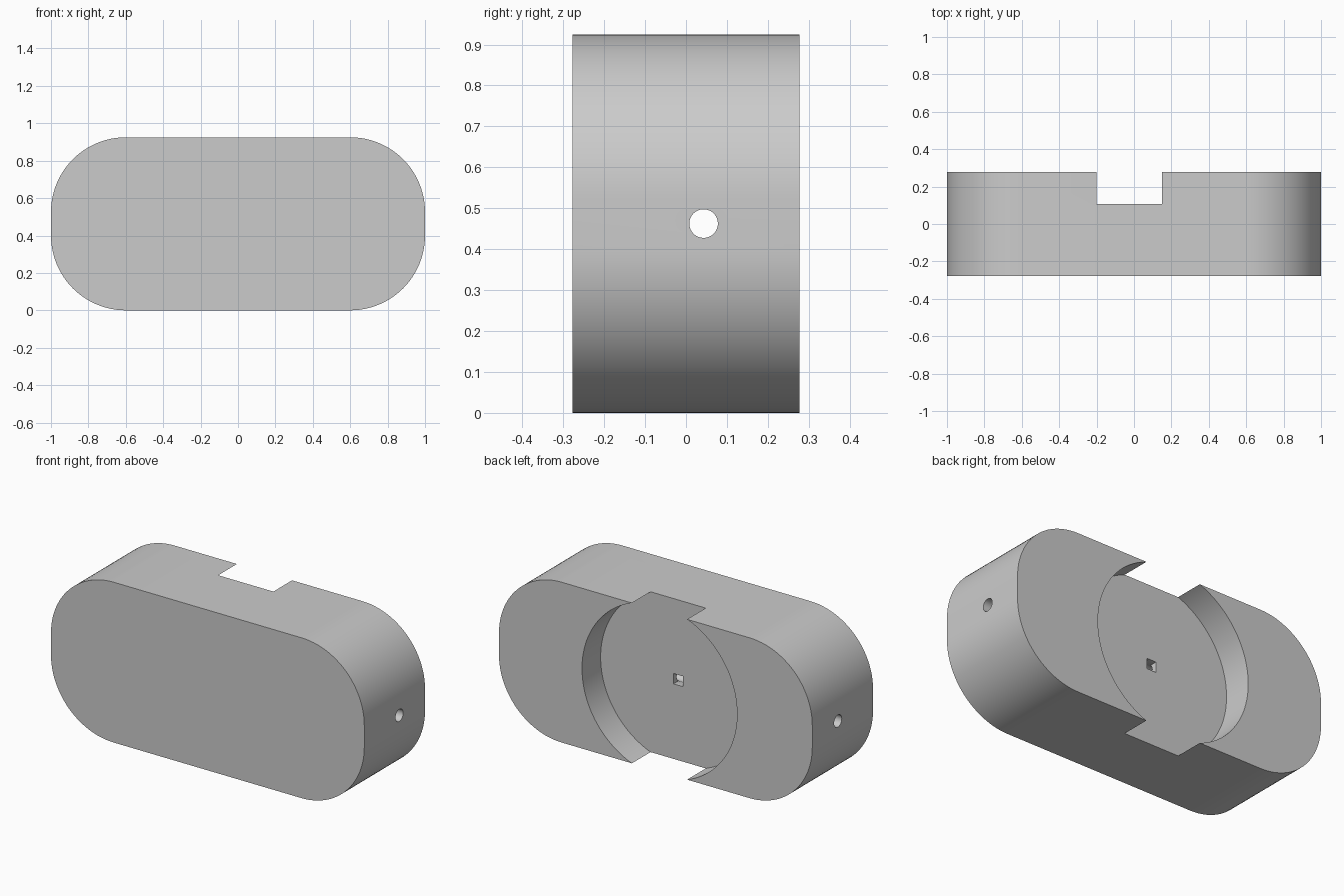
import bpy, bmesh, math
from mathutils import Matrix

cube = bpy.data.objects.get("Cube")
if cube:
    bpy.data.objects.remove(cube, do_unlink=True)

HALF_X, HEIGHT, HALF_Y, CORNER = 1.0, 0.925, 0.277, 0.4
MID_Z = HEIGHT / 2
RECESS_X, RECESS_R, FLOOR_Y = -0.025, 0.495, 0.107
BORE_Y, BORE_R = 0.043, 0.035

grey = bpy.data.materials.new("plain grey")
grey.use_nodes = True
colour = (0.6, 0.6, 0.6, 1)
grey.diffuse_color = colour
grey.node_tree.nodes["Principled BSDF"].inputs["Base Color"].default_value = colour


def add_object(name, bm):
    bmesh.ops.recalc_face_normals(bm, faces=bm.faces)
    mesh = bpy.data.meshes.new(name)
    bm.to_mesh(mesh)
    bm.free()
    obj = bpy.data.objects.new(name, mesh)
    mesh.materials.append(grey)
    bpy.context.collection.objects.link(obj)
    return obj


def cylinder(name, radius, length, centre, axis, segments):
    turn = Matrix.Rotation(math.pi / 2, 4, axis)
    bm = bmesh.new()
    bmesh.ops.create_cone(bm, cap_ends=True, segments=segments, radius1=radius,
                          radius2=radius, depth=length,
                          matrix=Matrix.Translation(centre) @ turn)
    return add_object(name, bm)


def box(name, size, centre):
    bm = bmesh.new()
    bmesh.ops.create_cube(bm, size=1, matrix=Matrix.Translation(centre)
                          @ Matrix.Diagonal((*size, 1)))
    return add_object(name, bm)


# Body: rounded rectangle profile extruded from front to back
bm = bmesh.new()
profile = []
steps = 24
for quarter, (sx, sz) in enumerate([(1, 1), (-1, 1), (-1, -1), (1, -1)]):
    for i in range(steps + 1):
        a = (quarter + i / steps) * math.pi / 2
        profile.append(bm.verts.new((
            sx * (HALF_X - CORNER) + CORNER * math.cos(a), -HALF_Y,
            MID_Z + sz * (MID_Z - CORNER) + CORNER * math.sin(a))))
front = bm.faces.new(profile)
extruded = bmesh.ops.extrude_face_region(bm, geom=[front], use_keep_orig=True)
back = [v for v in extruded["geom"] if isinstance(v, bmesh.types.BMVert)]
bmesh.ops.translate(bm, verts=back, vec=(0, 2 * HALF_Y, 0))
body = add_object("body", bm)

# Cutters: round back recess, lengthwise bore, square opening into the bore
pit_depth = FLOOR_Y - BORE_Y
cutters = [
    cylinder("recess_cutter", RECESS_R, 0.4,
             (RECESS_X, FLOOR_Y + 0.2, MID_Z), "X", 128),
    cylinder("bore_cutter", BORE_R, 2.4, (0, BORE_Y, MID_Z), "Y", 32),
    box("opening_cutter", (0.06, pit_depth + 0.1, 0.06),
        (RECESS_X, BORE_Y + (pit_depth + 0.1) / 2, MID_Z)),
]

bpy.ops.object.select_all(action="DESELECT")
bpy.context.view_layer.objects.active = body
body.select_set(True)
for cutter in cutters:
    cutter.hide_render = True
    cut = body.modifiers.new(cutter.name, "BOOLEAN")
    cut.operation = "DIFFERENCE"
    cut.solver = "EXACT"
    cut.object = cutter
    bpy.ops.object.modifier_apply(modifier=cut.name)
    bpy.data.objects.remove(cutter, do_unlink=True)

bpy.ops.object.shade_smooth_by_angle(angle=math.radians(30))
